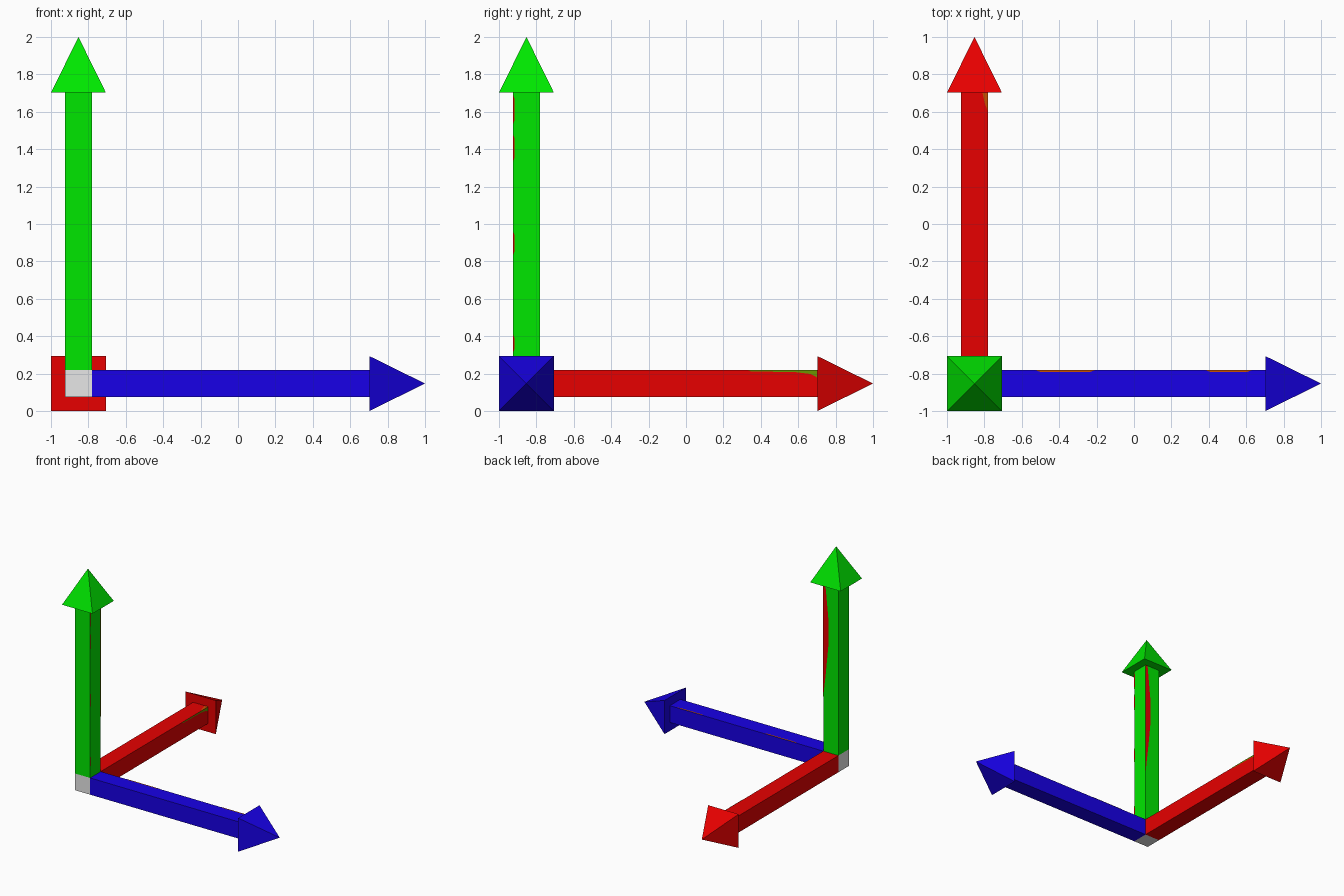
import bpy, bmesh
from mathutils import Vector

if "Cube" in bpy.data.objects:
    bpy.data.objects.remove(bpy.data.objects["Cube"])

HUB = Vector((-0.853, -0.853, 0.147))   # centre of the corner cube
R = 0.073                               # half width of shafts
HEAD = 0.147                            # half width of arrow heads
NECK, TIP = 1.555, 1.853                # distances from the hub centre


def material(name, rgb):
    m = bpy.data.materials.new(name)
    m.diffuse_color = (*rgb, 1)
    m.use_nodes = True
    m.node_tree.nodes["Principled BSDF"].inputs["Base Color"].default_value = m.diffuse_color
    return m


BLUE = material("blue", (0.009, 0.0, 0.8))
RED = material("red", (0.8, 0.0, 0.0))
GREEN = material("green", (0.0, 0.8, 0.0))
GREY = material("light grey", (0.8, 0.8, 0.8))
ORANGE = material("burnt orange", (0.6, 0.08, 0.0))
OLIVE = material("olive", (0.15, 0.3, 0.0))


def finish(name, bm, mat):
    me = bpy.data.meshes.new(name)
    bm.to_mesh(me)
    bm.free()
    me.materials.append(mat)
    ob = bpy.data.objects.new(name, me)
    ob.location = HUB
    bpy.context.collection.objects.link(ob)


# Square shaft flaring into a four-sided pointed head, built along +z then turned
def arrow(name, axis, mat):
    bm = bmesh.new()
    rings = []
    for half, z in ((R, R), (R, NECK), (HEAD, NECK)):
        rings.append([bm.verts.new((sx * half, sy * half, z))
                      for sx, sy in ((-1, -1), (1, -1), (1, 1), (-1, 1))])
    for a, b in zip(rings, rings[1:]):
        for i in range(4):
            j = (i + 1) % 4
            bm.faces.new((a[i], a[j], b[j], b[i]))
    tip = bm.verts.new((0, 0, TIP))
    for i in range(4):
        bm.faces.new((rings[-1][i], rings[-1][(i + 1) % 4], tip))
    # close the root so normals are unambiguous, then open it against the hub
    root = bm.faces.new(rings[0])
    bmesh.ops.recalc_face_normals(bm, faces=bm.faces)
    bmesh.ops.delete(bm, geom=[root], context='FACES_ONLY')
    turn = Vector((0, 0, 1)).rotation_difference(Vector(axis)).to_matrix().to_4x4()
    bmesh.ops.transform(bm, matrix=turn, verts=bm.verts)
    finish(name, bm, mat)


# Thin painted fleck on a shaft: points are (distance along shaft, inset from edge)
def fleck(name, mat, along, normal, edge, points):
    along, normal, edge = Vector(along), Vector(normal), Vector(edge)
    bm = bmesh.new()
    face = bm.faces.new([bm.verts.new(along * d + normal * (R + 0.002) + edge * (R - w))
                         for d, w in points])
    face.normal_update()
    if face.normal.dot(normal) < 0:
        face.normal_flip()
    finish(name, bm, mat)


X, Y, Z = (1, 0, 0), (0, 1, 0), (0, 0, 1)
arrow("right_arrow", X, BLUE)
arrow("back_arrow", Y, RED)
arrow("up_arrow", Z, GREEN)

# Corner cube, keeping only the three faces not covered by shafts
bm = bmesh.new()
bmesh.ops.create_cube(bm, size=2 * R)
covered = [f for f in bm.faces if sum(f.normal) > 0]
bmesh.ops.delete(bm, geom=covered, context='FACES')
finish("corner_cube", bm, GREY)

# Colour flecks along the shaft edges
fleck("up_shaft_back_fleck", RED, Z, Y, X,
      [(0.54, 0), (0.75, 0.025), (1.0, 0.05), (1.25, 0.05), (1.5, 0.025), (1.553, 0.02), (1.553, 0)])
for i, (a, b) in enumerate(((0.16, 0.27), (0.68, 0.82), (1.18, 1.34), (1.38, 1.55))):
    fleck(f"up_shaft_side_fleck_{i}", RED, Z, X, (0, -1, 0),
          [(a, 0), (a + 0.03, 0.01), (b - 0.03, 0.01), (b, 0)])
fleck("back_shaft_side_fleck", OLIVE, Y, X, Z,
      [(1.18, 0), (1.2, 0.008), (1.44, 0.012), (1.52, 0.022), (1.553, 0.04), (1.553, 0)])
fleck("back_shaft_top_fleck", ORANGE, Y, Z, X,
      [(1.45, 0), (1.5, 0.018), (1.553, 0.03), (1.553, 0)])
for i, (a, b) in enumerate(((0.32, 0.65), (1.23, 1.49))):
    fleck(f"right_shaft_top_fleck_{i}", ORANGE, X, Z, Y,
          [(a, 0), (a + 0.03, 0.01), (b - 0.03, 0.01), (b, 0)])
